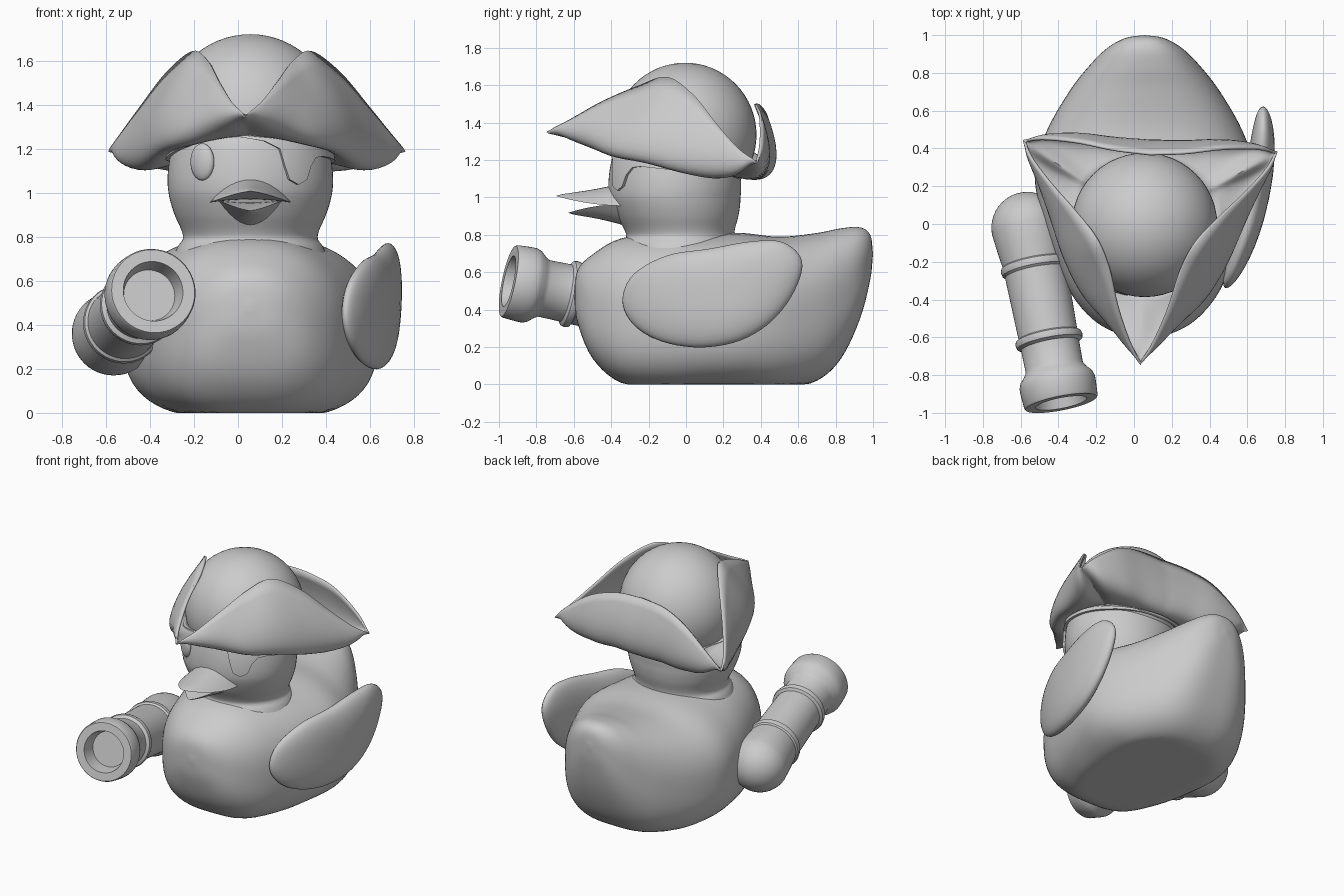
import bpy, bmesh, math
from mathutils import Vector

old = bpy.data.objects.get("Cube")
if old:
    bpy.data.objects.remove(old)

GREY = (0.6, 0.6, 0.6, 1)
mat = bpy.data.materials.new("plain grey")
mat.use_nodes = True
mat.diffuse_color = GREY
mat.node_tree.nodes["Principled BSDF"].inputs["Base Color"].default_value = GREY
CX = 0.056          # middle of the duck
TAU = math.tau


def finish(obj, angle=40):
    obj.data.materials.append(mat)
    bpy.ops.object.select_all(action='DESELECT')
    obj.select_set(True)
    bpy.context.view_layer.objects.active = obj
    bpy.ops.object.shade_smooth_by_angle(angle=math.radians(angle))
    return obj


def grid(name, rows, wrap_rows=False, wrap_cols=False, angle=40):
    """Skin a grid of points, optionally closed in either direction."""
    bm = bmesh.new()
    v = [[bm.verts.new(p) for p in row] for row in rows]
    n, m = len(v), len(v[0])
    for i in range(n if wrap_rows else n - 1):
        for j in range(m if wrap_cols else m - 1):
            a, b = (i + 1) % n, (j + 1) % m
            bm.faces.new((v[i][j], v[a][j], v[a][b], v[i][b]))
    bmesh.ops.remove_doubles(bm, verts=bm.verts, dist=1e-5)
    bmesh.ops.recalc_face_normals(bm, faces=bm.faces)
    me = bpy.data.meshes.new(name)
    bm.to_mesh(me)
    bm.free()
    obj = bpy.data.objects.new(name, me)
    bpy.context.collection.objects.link(obj)
    return finish(obj, angle)


def spline(pts, steps, closed=False):
    """Smooth curve through the points."""
    p = [Vector(q) for q in pts]
    if closed:
        p = [p[-1]] + p + [p[0], p[1]]
    else:
        p = [2 * p[0] - p[1]] + p + [2 * p[-1] - p[-2]]
    out = []
    for i in range(1, len(p) - 2):
        a, b, c, d = p[i - 1:i + 3]
        for k in range(steps):
            t = k / steps
            out.append(b + 0.5 * t * (c - a + t * (2 * a - 5 * b + 4 * c - d
                       + t * (3 * (b - c) + d - a))))
    return out if closed else out + [p[-2]]


def interp(x, pts):
    for (x0, y0), (x1, y1) in zip(pts, pts[1:]):
        if x <= x1:
            return y0 + (y1 - y0) * max(0, (x - x0) / (x1 - x0))
    return pts[-1][1]


def spow(a, e):
    return math.copysign(abs(a) ** e, a)


def ellipsoid(name, loc, size, turn=0):
    bpy.ops.mesh.primitive_uv_sphere_add(segments=48, ring_count=32, radius=1,
                                         location=loc, rotation=(0, 0, turn))
    obj = bpy.context.object
    obj.name, obj.scale = name, size
    return finish(obj)


# Body: rounded sections (y, half width, bottom, top) from breast to tail
sections = spline([(-.6, 0, .48, .48), (-.58, .14, .33, .61), (-.5, .28, .14, .695),
                   (-.35, .4, .01, .78), (-.12, .495, -.03, .81), (.1, .56, -.03, .81),
                   (.3, .58, -.03, .81), (.5, .515, -.03, .79), (.7, .4, .02, .81),
                   (.83, .3, .14, .835), (.93, .2, .35, .84), (.985, .1, .56, .8),
                   (1, 0, .7, .7)], 5)
rows = []
for y, w, lo, hi in sections:
    mid, half, row = (lo + hi) / 2, (hi - lo) / 2, []
    for k in range(64):
        c, s = math.cos(TAU * k / 64), math.sin(TAU * k / 64)
        e = 2 / 2.3 if s > 0 else 2 / 3
        row.append((CX + w * spow(c, e), y, max(0, mid + half * spow(s, e))))
    rows.append(row)
grid("body", rows, wrap_cols=True, angle=60)

# Head and neck
profile = [tuple(p) for p in spline([(.7, .355), (.755, .33), (.79, .307), (.83, .313),
           (.9, .344), (.98, .368), (1.06, .376), (1.16, .366), (1.25, .34), (1.35, .27)], 4)]


def head_point(a, z, lift=0):
    r = interp(z, profile) + lift
    y = interp(z, [(.8, -.03), (1, -.06)])
    return (CX + r * math.cos(a), y + .945 * r * math.sin(a), z)


grid("head", [[head_point(TAU * k / 64, z) for k in range(64)] for z, r in profile],
     wrap_cols=True, angle=60)

# Eye and eye patch with its strap
ellipsoid("right_eye", (-.162, -.348, 1.14), (.062, .03, .084), -.6)
low = [(-110, 1.26), (-100, 1.255), (-80, 1.235), (-69, 1.2), (-66, 1.12), (-63, 1.06),
       (-56, 1.037), (-49, 1.06), (-45, 1.12), (-39, 1.16), (-30, 1.165), (0, 1.145),
       (40, 1.12), (90, 1.11), (180, 1.15), (250, 1.26)]
high = [(-110, 1.27), (-68, 1.245), (-40, 1.225), (0, 1.175), (90, 1.14), (180, 1.18), (250, 1.27)]
rows = []
for deg in list(range(-110, -30)) + list(range(-30, 251, 5)):
    a, lo, hi = math.radians(deg), interp(deg, low), interp(deg, high)
    band = [head_point(a, lo + (hi - lo) * k / 8, .018) for k in range(9)]
    rows.append([head_point(a, lo)] + band + [head_point(a, hi)])
grid("eye_patch", rows)


# Beak: two pointed, arched halves
def beak(name, length, width, z0, z1, outer, inner):
    rows = []
    for i in range(17):
        t = i / 16
        w, z, f = width * (1 - t ** 2) ** .75, z0 + (z1 - z0) * t * t, (1 - t) ** .8
        us = [-1 + k / 6 for k in range(13)]
        top = [(CX + w * u, -.33 - length * t, z + outer * f * (1 - u * u)) for u in us]
        under = [(CX + w * u, -.33 - length * t, z + inner * f * (1 - u * u)) for u in us[-2:0:-1]]
        rows.append(top + under)
    grid(name, rows, wrap_cols=True)


beak("upper_beak", .365, .185, .955, 1.008, .125, .015)
beak("lower_beak", .3, .145, .965, .918, -.115, -.01)

# Wing: inflated, slightly curved outline leaning outward to the back
outline = spline([(-.34, .45), (-.28, .59), (-.1, .69), (.12, .725), (.35, .765), (.52, .76),
                  (.62, .66), (.58, .5), (.46, .34), (.29, .235), (.08, .198), (-.13, .23),
                  (-.28, .32)], 5, closed=True)
rows = []
for i in range(21):
    phi = math.pi * (i / 20 - .5)
    s, off = abs(math.cos(phi)) ** .75, .075 * math.sin(phi)
    pts = [(.14 + (y - .14) * s, .48 + (z - .48) * s) for y, z in outline]
    rows.append([(.608 + .27 * y - .24 * y * y + off, y, z) for y, z in pts])
grid("left_wing", rows, wrap_cols=True, angle=60)

# Spyglass with a round rear end, two bands and a hollow front cup
tube = [(.19 * math.sin(k * math.pi / 24), -.19 * math.cos(k * math.pi / 24)) for k in range(13)]
tube += [(.18, .1), (.168, .19), (.178, .198), (.182, .215), (.178, .235), (.166, .246),
         (.158, .59), (.176, .6), (.18, .617), (.176, .636), (.156, .648), (.154, .77),
         (.168, .795), (.194, .825), (.203, .85), (.203, .88), (.198, .955), (.192, .965),
         (.138, .965), (.118, .87), (0, .87)]
start = Vector((-.565, -.02, .36))
turn = Vector((.18, -.93, .193)).to_track_quat('Z', 'Y')
grid("spyglass", [[start + turn @ Vector((r * math.cos(TAU * k / 48), r * math.sin(TAU * k / 48), t))
                   for k in range(48)] for r, t in tube], wrap_cols=True, angle=35)

# Hat crown
ellipsoid("hat_crown", (CX, -.005, 1.335), (.385, .382, .385))

# Hat brim: three upturned flaps; half is drawn and mirrored
side_rim = [(0, -.74, 1.35), (.065, -.62, 1.41), (.135, -.44, 1.51), (.19, -.24, 1.595),
            (.265, -.085, 1.64), (.39, .06, 1.545), (.515, .19, 1.39), (.615, .31, 1.26),
            (.67, .41, 1.19)]
side_low = [(0, -.74, 1.35), (.09, -.65, 1.3), (.2, -.52, 1.27), (.31, -.39, 1.255),
            (.41, -.2, 1.24), (.5, .02, 1.16), (.58, .2, 1.1), (.645, .33, 1.1), (.67, .41, 1.19)]
back_rim = [(.67, .41, 1.19), (.56, .425, 1.3), (.38, .415, 1.43), (.19, .385, 1.49), (0, .37, 1.5)]
back_low = [(.67, .41, 1.19), (.56, .45, 1.1), (.38, .46, 1.12), (.19, .44, 1.17), (0, .43, 1.19)]
half = []
for rim, bulge, reach in ((side_rim, side_low, 1), (back_rim, back_low, .5)):
    r_pts, b_pts = spline(rim, 6), spline(bulge, 6)
    for k, (r, b) in enumerate(zip(r_pts, b_pts)):
        swell = math.sin(math.pi * reach * k / (len(r_pts) - 1))
        a = math.atan2(b.y, b.x)
        out = Vector((math.cos(a), math.sin(a), 0))
        i = .36 * out + Vector((0, 0, 1.18 - .08 * out.y))
        c = b + .85 * swell * (b - (i + r) / 2)
        half.append([i * (1 - u) ** 2 + c * 2 * u * (1 - u) + r * u * u
                     + out * .035 * swell * reach * math.sin(math.pi * u * u)
                     for u in [q / 14 for q in range(15)]])
    if reach == 1:
        half.pop()
flip = [[Vector((-p.x, p.y, p.z)) for p in row] for row in half[-2:0:-1]]
brim = grid("hat_brim", half + flip, wrap_rows=True, angle=60)
brim.location.x, brim.rotation_euler.z = .067, -.045
thick = brim.modifiers.new("thickness", 'SOLIDIFY')
thick.thickness, thick.offset = .014, 0
